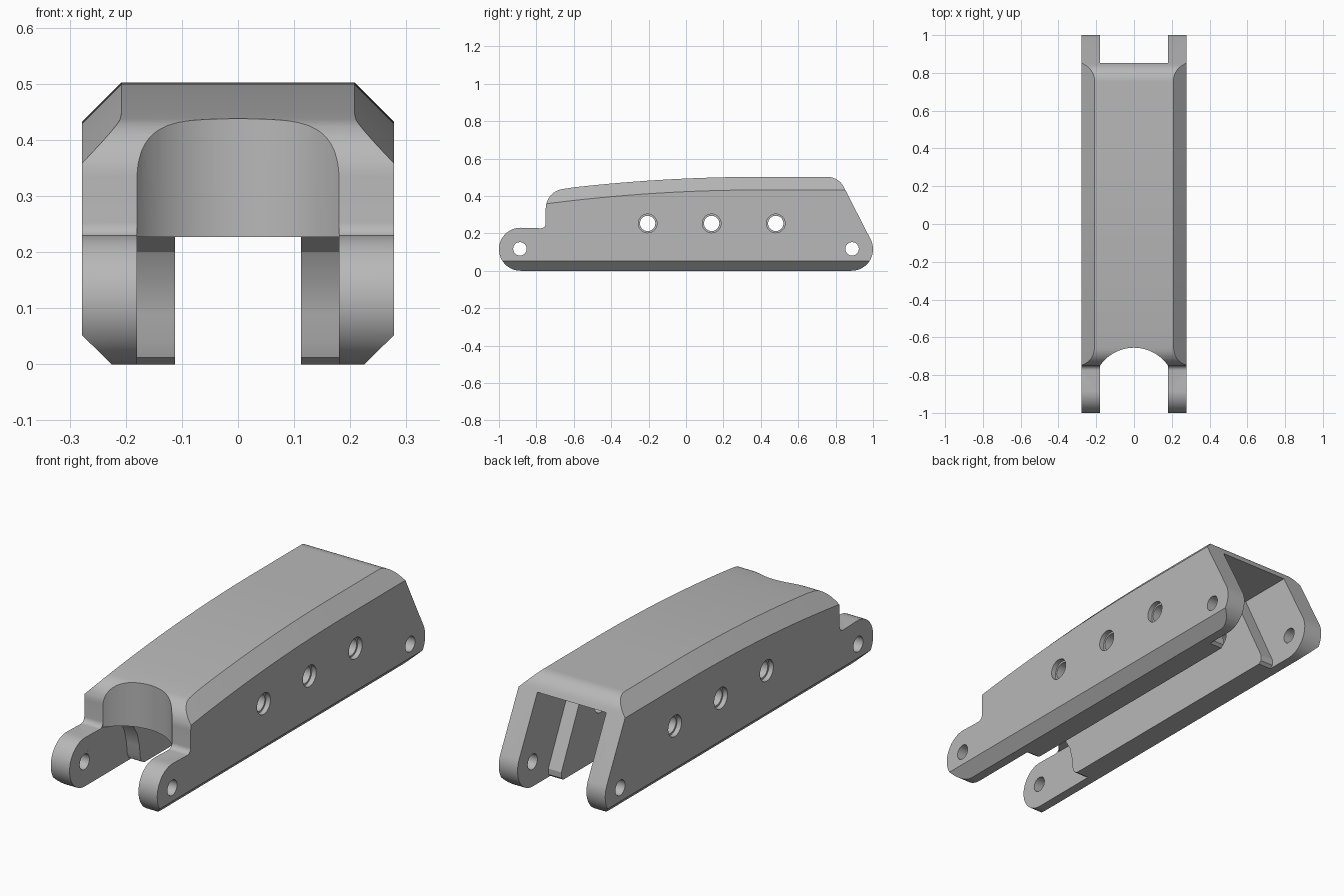
import bpy, bmesh, math
from mathutils import Vector

cube = bpy.data.objects.get("Cube")
if cube:
    bpy.data.objects.remove(cube, do_unlink=True)

grey = bpy.data.materials.new("mid_grey")
grey.use_nodes = True
grey.diffuse_color = (0.48, 0.48, 0.48, 1)
grey.node_tree.nodes["Principled BSDF"].inputs["Base Color"].default_value = grey.diffuse_color


def loft(name, rings):
    """Closed solid through matching rings of points."""
    bm = bmesh.new()
    loops = [[bm.verts.new(p) for p in ring] for ring in rings]
    n = len(loops[0])
    for a, b in zip(loops, loops[1:]):
        for i in range(n):
            j = (i + 1) % n
            bm.faces.new((a[i], a[j], b[j], b[i]))
    bm.faces.new(loops[0])
    bm.faces.new(loops[-1])
    bmesh.ops.recalc_face_normals(bm, faces=bm.faces)
    mesh = bpy.data.meshes.new(name)
    bm.to_mesh(mesh)
    bm.free()
    mesh.materials.append(grey)
    obj = bpy.data.objects.new(name, mesh)
    bpy.context.collection.objects.link(obj)
    return obj


def side_prism(name, outline, half, x0=None):
    """Extrude a (y, z) outline across x."""
    low = -half if x0 is None else x0
    return loft(name, [[(x, y, z) for y, z in outline] for x in (low, half)])


def arc(cy, cz, r, start, end, steps):
    return [(cy + r * math.cos(math.radians(start + (end - start) * i / steps)),
             cz + r * math.sin(math.radians(start + (end - start) * i / steps)))
            for i in range(steps + 1)]


def apply_boolean(target, tool, operation):
    mod = target.modifiers.new("cut", "BOOLEAN")
    mod.operation = operation
    mod.solver = "EXACT"
    mod.object = tool
    graph = bpy.context.evaluated_depsgraph_get()
    mesh = bpy.data.meshes.new_from_object(target.evaluated_get(graph))
    target.modifiers.clear()
    target.data = mesh
    bpy.data.objects.remove(tool, do_unlink=True)


def crown(y):
    """Height of the gently curved top."""
    return 0.502 - 0.056 * max(0, 0.4 - y) ** 2


# Side silhouette with rounded lugs at both ends
outline = arc(-0.885, 0.115, 0.115, 270, 90, 24)
outline += arc(-0.775, 0.252, 0.025, 270, 360, 6)
outline += arc(-0.645, 0.333, 0.105, 180, 98, 12)
outline += [(y / 20, crown(y / 20)) for y in range(-12, 15)]
outline += arc(0.755, 0.402, 0.1, 90, 26, 10)
outline += arc(0.885, 0.115, 0.115, 25, -90, 16)
body = side_prism("handguard_body", outline, 0.35)

# Cross-section envelope giving the long top and bottom chamfers
rings = []
for i in range(45):
    y = -1.1 + i * 0.05
    top = crown(y)
    half = [(0.173, -0.052), (0.278, 0.052), (0.278, top - 0.07), (0.158, top + 0.05)]
    rings.append([(x, y, z) for x, z in half] + [(-x, y, z) for x, z in reversed(half)])
apply_boolean(body, loft("chamfer_envelope", rings), "INTERSECT")

# Curved scoop in the front wall
scoop = [(-0.18, -1.2), (0.18, -1.2)]
scoop += arc(0, -0.873, 0.218, 34.3, 145.7, 28)
apply_boolean(body, loft("front_scoop", [[(x, y, z) for x, y in scoop] for z in (0.16, 0.8)]),
              "DIFFERENCE")

# Clearance between the front lugs
front_gap = [(-1.2, -0.2), (-0.54, -0.2), (-0.54, 0), (-0.56, 0.012), (-0.57, 0.04),
             (-0.575, 0.09), (-0.59, 0.15), (-0.62, 0.2), (-0.66, 0.227), (-1.2, 0.227)]
apply_boolean(body, side_prism("front_gap", front_gap, 0.18), "DIFFERENCE")

# Rear pocket with a slanted inner step
rear_pocket = [(0.755, -0.2), (0.755, 0), (0.769, 0.012), (0.77, 0.04),
               (0.58, 0.432), (1.2, 0.432), (1.2, -0.2)]
apply_boolean(body, side_prism("rear_pocket", rear_pocket, 0.18), "DIFFERENCE")

# Narrow central channel under the roof
channel = [(0.9, -0.3), (-0.9, -0.3), (-0.9, 0.2268), (-0.55, 0.2268)]
channel += [(y / 20, crown(y / 20) - 0.0705) for y in range(-11, 15)] + [(0.9, 0.4315)]
apply_boolean(body, side_prism("central_channel", channel, 0.112), "DIFFERENCE")

# Pivot holes through the lugs
for y in (-0.888, 0.888):
    apply_boolean(body, side_prism("pivot_hole", arc(y, 0.117, 0.036, 0, 348.75, 31), 0.5),
                  "DIFFERENCE")

# Side holes with shallow counterbores
for y in (-0.205, 0.137, 0.48):
    apply_boolean(body, side_prism("side_hole", arc(y, 0.253, 0.041, 0, 348.75, 31), 0.5),
                  "DIFFERENCE")
    for sign in (-1, 1):
        bore = side_prism("counterbore", arc(y, 0.253, 0.05, 0, 348.75, 31),
                          sign * 0.4, sign * 0.255)
        apply_boolean(body, bore, "DIFFERENCE")

# Smooth the rounded surfaces and keep crisp edges
bpy.ops.object.select_all(action="DESELECT")
body.select_set(True)
bpy.context.view_layer.objects.active = body
bpy.ops.object.shade_smooth_by_angle(angle=math.radians(25))
